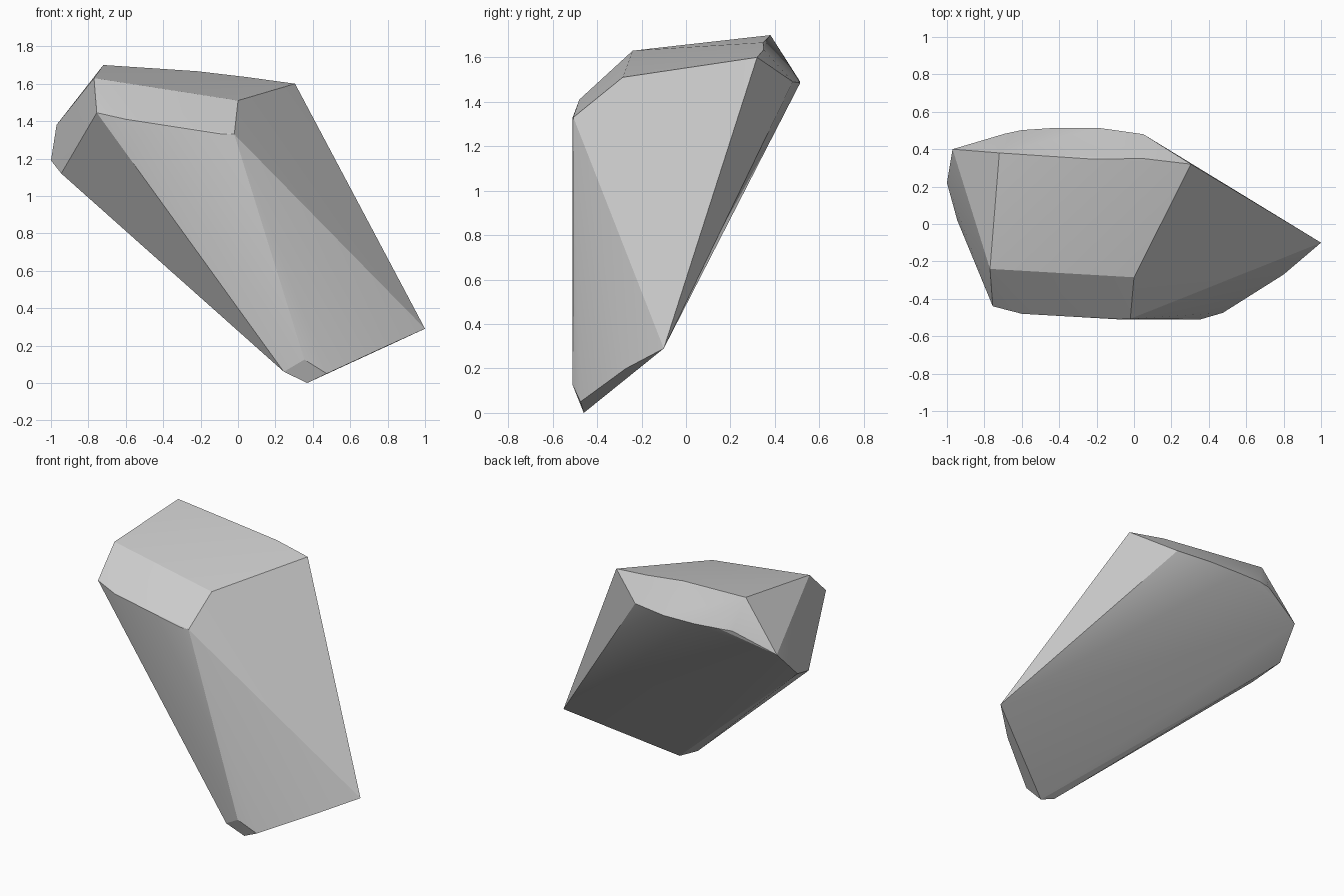
import bpy
import bmesh

if "Cube" in bpy.data.objects:
    bpy.data.objects.remove(bpy.data.objects["Cube"])

# Corner points of the boulder, grouped by region
top = [(-0.72, 0.38, 1.70), (-0.77, -0.24, 1.63), (0.0, -0.285, 1.51),
       (0.305, 0.32, 1.60), (-0.22, 0.347, 1.667), (0.05, 0.35, 1.635)]
front_rim = [(-0.755, -0.44, 1.445), (-0.60, -0.48, 1.41),
             (-0.08, -0.51, 1.33), (-0.02, -0.507, 1.33)]
left_rim = [(-0.97, 0.40, 1.38), (-1.0, 0.22, 1.19), (-0.945, 0.02, 1.12)]
back_rim = [(-0.69, 0.483, 1.50), (-0.60, 0.502, 1.50), (-0.42, 0.514, 1.49),
            (-0.19, 0.514, 1.485), (0.05, 0.48, 1.49)]
foot = [(0.37, -0.46, 0.0), (0.245, -0.478, 0.06), (0.355, -0.51, 0.125),
        (0.475, -0.475, 0.05), (0.80, -0.27, 0.20), (1.0, -0.10, 0.29)]

# Wrap the corners in a faceted convex shell
bm = bmesh.new()
for p in top + front_rim + left_rim + back_rim + foot:
    bm.verts.new(p)
bmesh.ops.convex_hull(bm, input=bm.verts[:])
loose = [v for v in bm.verts if not v.link_faces]
bmesh.ops.delete(bm, geom=loose, context='VERTS')
bmesh.ops.recalc_face_normals(bm, faces=bm.faces[:])

mesh = bpy.data.meshes.new("boulder")
bm.to_mesh(mesh)
bm.free()
boulder = bpy.data.objects.new("boulder", mesh)
bpy.context.collection.objects.link(boulder)

# Blend shallow facets while keeping the hard ridges
bpy.context.view_layer.objects.active = boulder
boulder.select_set(True)
bpy.ops.object.shade_smooth_by_angle(angle=0.25)
